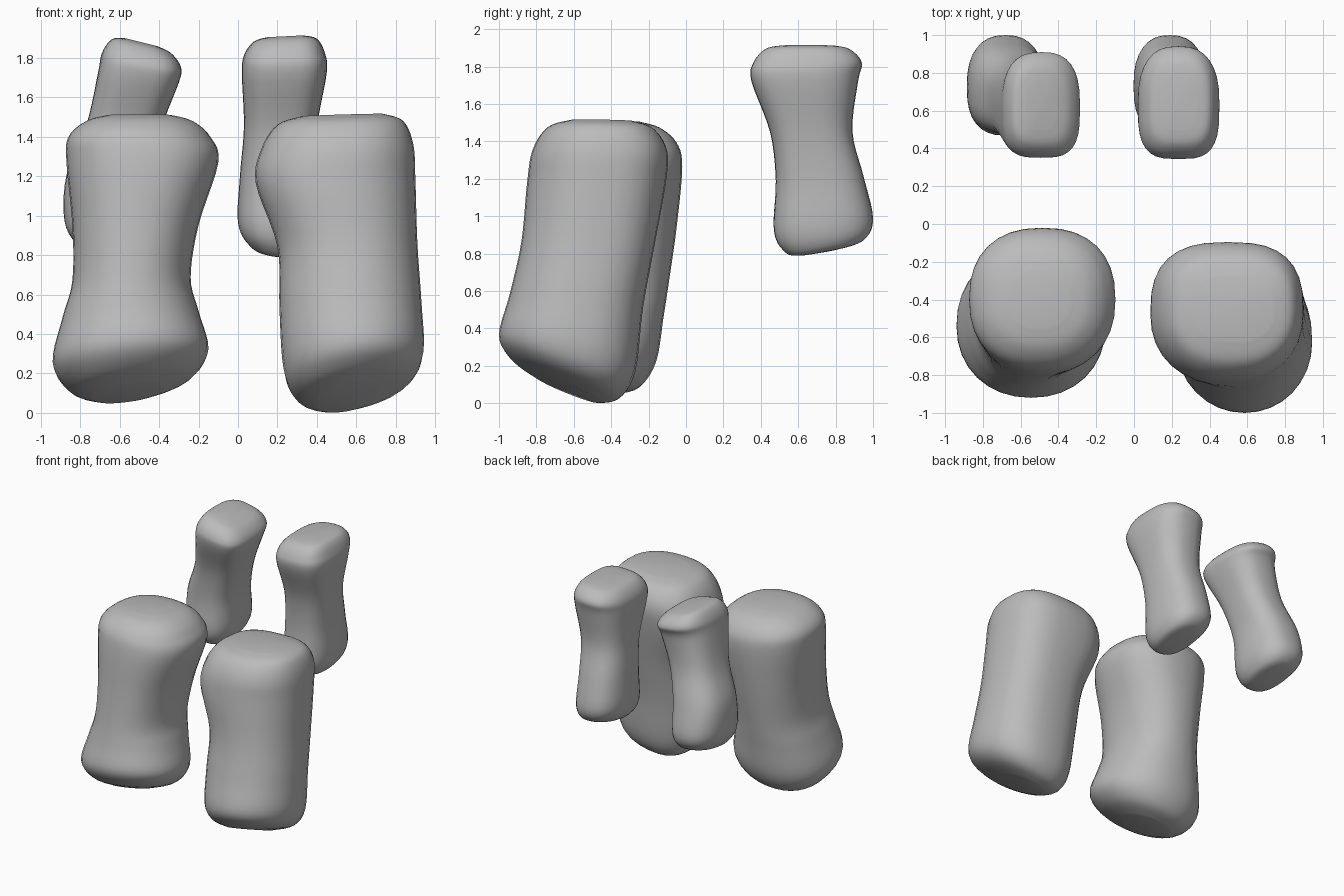
import bpy, bmesh, math

cube = bpy.data.objects.get("Cube")
if cube:
    bpy.data.objects.remove(cube, do_unlink=True)

SIDES = 32   # points around each section
STEPS = 5    # rings between two given sections


def make_material(name, colour):
    mat = bpy.data.materials.new(name)
    mat.use_nodes = True
    mat.diffuse_color = colour
    mat.node_tree.nodes["Principled BSDF"].inputs["Base Color"].default_value = colour
    return mat


def spline(a, b, c, d, t):
    """Smooth curve value between b and c."""
    return b + 0.5 * t * (c - a + t * (2 * a - 5 * b + 4 * c - d + t * (3 * (b - c) + d - a)))


def smooth_sections(rows):
    """Fill the gaps between sections with interpolated ones."""
    padded = [rows[0]] + rows + [rows[-1]]
    result = []
    for i in range(len(rows) - 1):
        for k in range(STEPS):
            t = k / STEPS
            result.append([spline(*values, t) for values in zip(*padded[i:i + 4])])
    return result + [list(rows[-1])]


def make_block(name, rows, low_tilt, top_tilt, front_power, back_power, mat):
    """Loft rounded sections (z, x min, x max, y min, y max); the ends are tilted.
    Each power pair gives the squareness of that half at the bottom and the top."""
    bm = bmesh.new()
    rings = []
    base, height = rows[0][0], rows[-1][0] - rows[0][0]
    for z, x0, x1, y0, y1 in smooth_sections(rows):
        t = min(max((z - base) / height, 0), 1)
        slope = [a * (1 - t) ** 3 + b * t ** 4 for a, b in zip(low_tilt, top_tilt)]
        ring = []
        for k in range(SIDES):
            angle = math.tau * k / SIDES
            c, s = math.cos(angle), math.sin(angle)
            low, top = back_power if s > 0 else front_power
            power = low + (top - low) * t
            dx = math.copysign(abs(c) ** (2 / power), c) * (x1 - x0) / 2
            dy = math.copysign(abs(s) ** (2 / power), s) * (y1 - y0) / 2
            lift = slope[0] * dx + slope[1] * dy
            ring.append(bm.verts.new(((x0 + x1) / 2 + dx, (y0 + y1) / 2 + dy, z + lift)))
        rings.append(ring)
    for low, high in zip(rings, rings[1:]):
        for k in range(SIDES):
            n = (k + 1) % SIDES
            bm.faces.new((low[k], low[n], high[n], high[k]))
    # Close both ends with fans
    caps = [bm.faces.new(rings[0][::-1]), bm.faces.new(rings[-1])]
    bmesh.ops.poke(bm, faces=caps)
    for face in bm.faces:
        face.smooth = True
    mesh = bpy.data.meshes.new(name)
    bm.to_mesh(mesh)
    bm.free()
    mesh.materials.append(mat)
    obj = bpy.data.objects.new(name, mesh)
    bpy.context.collection.objects.link(obj)
    return obj


grey = make_material("plain grey", (0.5, 0.5, 0.5, 1))

# Large front pair
make_block("front_left_block", [
    (.08, .4, .7, -.82, -.46),
    (.14, .29, .87, -.94, -.35),
    (.27, .23, .94, -1, -.27),
    (.55, .21, .93, -.94, -.23),
    (.85, .2, .91, -.88, -.17),
    (1.17, .09, .9, -.85, -.11),
    (1.35, .12, .89, -.82, -.1),
    (1.47, .2, .84, -.74, -.17),
    (1.51, .32, .74, -.62, -.28)],
    (.17, -.4), (.03, -.02), (2, 2.3), (2.4, 2.8), grey)

make_block("front_right_block", [
    (.1, -.74, -.38, -.7, -.38),
    (.16, -.86, -.23, -.84, -.25),
    (.29, -.94, -.15, -.92, -.16),
    (.5, -.89, -.2, -.88, -.12),
    (.68, -.84, -.24, -.85, -.09),
    (.95, -.84, -.2, -.82, -.05),
    (1.27, -.87, -.1, -.79, -.02),
    (1.4, -.86, -.14, -.75, -.05),
    (1.48, -.77, -.23, -.66, -.14),
    (1.51, -.66, -.34, -.55, -.25)],
    (.13, -.28), (0, -.03), (2.1, 2.3), (2.2, 2.4), grey)

# Small raised back pair
make_block("back_left_block", [
    (.81, .13, .27, .6, .83),
    (.84, .06, .34, .53, .95),
    (.95, 0, .38, .47, 1),
    (1.2, .01, .38, .48, .95),
    (1.45, .03, .4, .45, .89),
    (1.72, .02, .45, .35, .92),
    (1.82, .03, .44, .36, .94),
    (1.89, .08, .4, .42, .88),
    (1.91, .15, .33, .5, .8)],
    (-.1, .17), (.05, 0), (2.4, 3.4), (2.4, 2.6), grey)

make_block("back_right_block", [
    (.82, -.76, -.6, .6, .84),
    (.85, -.82, -.53, .53, .95),
    (.96, -.88, -.48, .47, 1),
    (1.2, -.87, -.46, .48, .95),
    (1.45, -.77, -.39, .45, .88),
    (1.7, -.71, -.3, .36, .88),
    (1.79, -.69, -.29, .36, .91),
    (1.86, -.64, -.34, .42, .85),
    (1.88, -.57, -.41, .5, .76)],
    (-.1, .15), (-.25, 0), (2.4, 3.4), (2.4, 2.7), grey)
